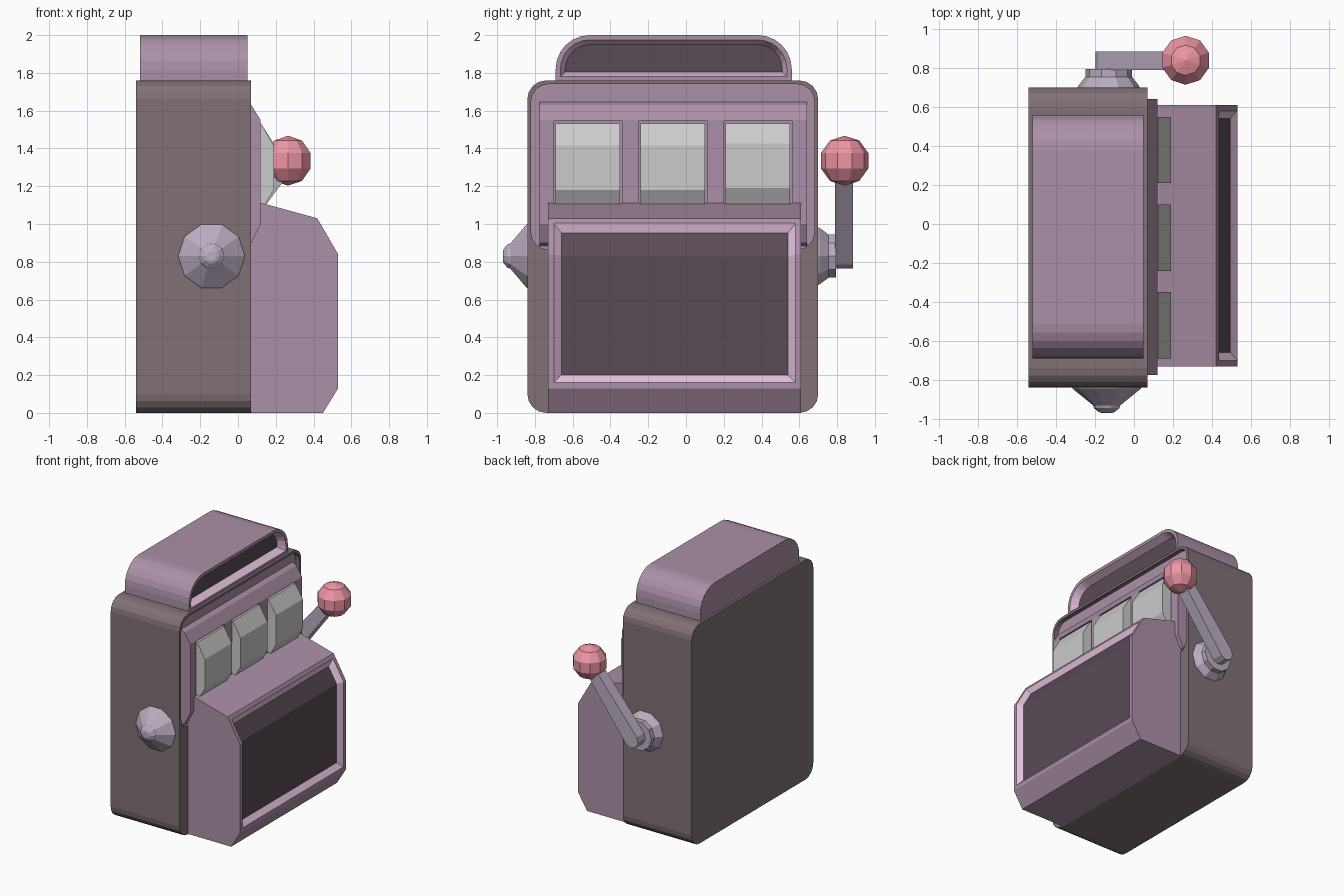
import bpy, bmesh, math

if "Cube" in bpy.data.objects:
    bpy.data.objects.remove(bpy.data.objects["Cube"])


def material(name, rgb):
    m = bpy.data.materials.new(name)
    m.diffuse_color = (*rgb, 1)
    m.use_nodes = True
    m.node_tree.nodes["Principled BSDF"].inputs["Base Color"].default_value = m.diffuse_color
    return m


BODY = material("dark_brown", (0.22, 0.165, 0.18))
TRIM = material("purple", (0.41, 0.28, 0.39))
DARK = material("dark_panel", (0.10, 0.07, 0.095))
RIM = material("pale_rim", (0.75, 0.52, 0.70))
METAL = material("metal", (0.50, 0.42, 0.54))
BALL = material("red_ball", (0.85, 0.30, 0.37))


def finish(name, bm, mat=None):
    bmesh.ops.recalc_face_normals(bm, faces=bm.faces)
    me = bpy.data.meshes.new(name)
    bm.to_mesh(me)
    bm.free()
    ob = bpy.data.objects.new(name, me)
    bpy.context.collection.objects.link(ob)
    if mat:
        me.materials.append(mat)
    return ob


def loft(name, rings, mat=None):
    """Join rings of equal length and cap both ends."""
    bm = bmesh.new()
    vs = [[bm.verts.new(p) for p in r] for r in rings]
    n = len(vs[0])
    for a, b in zip(vs, vs[1:]):
        for i in range(n):
            j = (i + 1) % n
            bm.faces.new((a[i], a[j], b[j], b[i]))
    bm.faces.new(vs[0])
    bm.faces.new(vs[-1])
    return finish(name, bm, mat)


def prism_x(name, yz, x0, x1, mat=None):
    return loft(name, [[(x, y, z) for y, z in yz] for x in (x0, x1)], mat)


def prism_y(name, xz, y0, y1, mat=None):
    return loft(name, [[(x, y, z) for x, z in xz] for y in (y0, y1)], mat)


def turned_y(name, cx, cz, steps, mat, sides=10):
    ang = [2 * math.pi * (i + 0.5) / sides for i in range(sides)]
    return loft(name, [[(cx + r * math.sin(a), y, cz + r * math.cos(a)) for a in ang]
                       for y, r in steps], mat)


def round_rect(y0, y1, z0, z1, rb, rt, n=4):
    pts = []
    corners = [(y1, z0, -1, 1, rb, -90), (y1, z1, -1, -1, rt, 0),
               (y0, z1, 1, -1, rt, 90), (y0, z0, 1, 1, rb, 180)]
    for y, z, sy, sz, r, start in corners:
        for i in range(n + 1 if r else 1):
            a = math.radians(start + 90 * i / n)
            pts.append((y + sy * r + r * math.cos(a), z + sz * r + r * math.sin(a)))
    return pts


def cut(ob, cutter):
    mod = ob.modifiers.new("cut", 'BOOLEAN')
    mod.operation, mod.solver, mod.object = 'DIFFERENCE', 'EXACT', cutter
    bpy.context.view_layer.objects.active = ob
    bpy.ops.object.modifier_apply(modifier=mod.name)
    bpy.data.objects.remove(cutter)


def recess(ob, border, slope, depth):
    """Sink the faces that point forward (+x) behind a pale sloping rim."""
    ob.data.materials.append(RIM)
    ob.data.materials.append(DARK)
    bm = bmesh.new()
    bm.from_mesh(ob.data)
    bm.normal_update()
    faces = [f for f in bm.faces if f.normal.x > 0.7 and f.normal.z > -0.1]
    bmesh.ops.inset_region(bm, faces=faces, thickness=border,
                           use_boundary=True, use_even_offset=True)
    rim = bmesh.ops.inset_region(bm, faces=faces, thickness=slope, depth=-depth,
                                 use_boundary=True, use_even_offset=True)["faces"]
    for f in rim:
        f.material_index = 1
    for f in faces:
        f.material_index = 2
    bm.to_mesh(ob.data)
    bm.free()


# Cabinet with a shallow rounded recess behind the reels
cabinet = prism_x("cabinet", round_rect(-0.84, 0.70, 0, 1.76, 0.1, 0.1), -0.54, 0.07, BODY)
opening = round_rect(-0.82, 0.68, 0.865, 1.74, 0.09, 0.09)
cut(cabinet, prism_x("opening_cutter", opening, 0.03, 0.2))
prism_x("back_plate", opening, 0.02, 0.036, TRIM)

# Sign box on top
sign = prism_x("sign_box", round_rect(-0.69, 0.56, 1.755, 2.0, 0, 0.18, 6), -0.52, 0.05, TRIM)
recess(sign, 0.025, 0.025, 0.06)

# Reel panel with three windows, and faceted reels
panel = prism_y("reel_panel", [(0.03, 0.88), (0.07, 0.90), (0.12, 1.0), (0.12, 1.55),
                               (0.07, 1.63), (0.03, 1.65)], -0.775, 0.64, TRIM)
for i, y in enumerate((-0.52, -0.07, 0.38)):
    window = [(0.06, 1.06), (0.3, 1.06), (0.3, 1.545), (0.06, 1.545)]
    cut(panel, prism_y("window_cutter", window, y - 0.18, y + 0.18))
    d = 0.01 * (i == 2)
    prism_y(f"reel_{i + 1}", [(0.05, 1.07), (0.13, 1.08), (0.19, 1.18 + d), (0.19, 1.415 + d),
                              (0.122, 1.532), (0.05, 1.532)], y - 0.17, y + 0.17)

# Lower console with a sunken display that wraps over its bend
console = prism_y("console", [(0.06, 0), (0.45, 0), (0.53, 0.13), (0.53, 0.84),
                              (0.42, 1.03), (0.13, 1.11), (0.06, 1.11)], -0.73, 0.61, TRIM)
recess(console, 0.03, 0.04, 0.035)

# Knob on one side, lever hub on the other
turned_y("side_knob", -0.14, 0.83, [(-0.83, 0.18), (-0.845, 0.175), (-0.93, 0.07),
                                    (-0.945, 0.065), (-0.965, 0.04), (-0.97, 0.025)], METAL)
turned_y("lever_hub", -0.13, 0.83, [(0.69, 0.165), (0.71, 0.155), (0.755, 0.12),
                                    (0.795, 0.12)], METAL)

# Lever arm with a rounded lower end, and ball
px, pz, bx, bz, r = -0.135, 0.825, 0.265, 1.335, 0.062
t = math.atan2(bz - pz, bx - px)
arm = [(px + r * math.cos(t + math.radians(a)), pz + r * math.sin(t + math.radians(a)))
       for a in (90, 135, 180, 225, 270)]
arm += [(bx + s * 0.045 * math.sin(t), bz - s * 0.045 * math.cos(t)) for s in (1, -1)]
prism_y("lever_arm", arm, 0.79, 0.885, METAL)

bm = bmesh.new()
bmesh.ops.create_uvsphere(bm, u_segments=10, v_segments=5, radius=0.132)
ball = finish("lever_ball", bm, BALL)
ball.location = (0.265, 0.84, 1.335)
